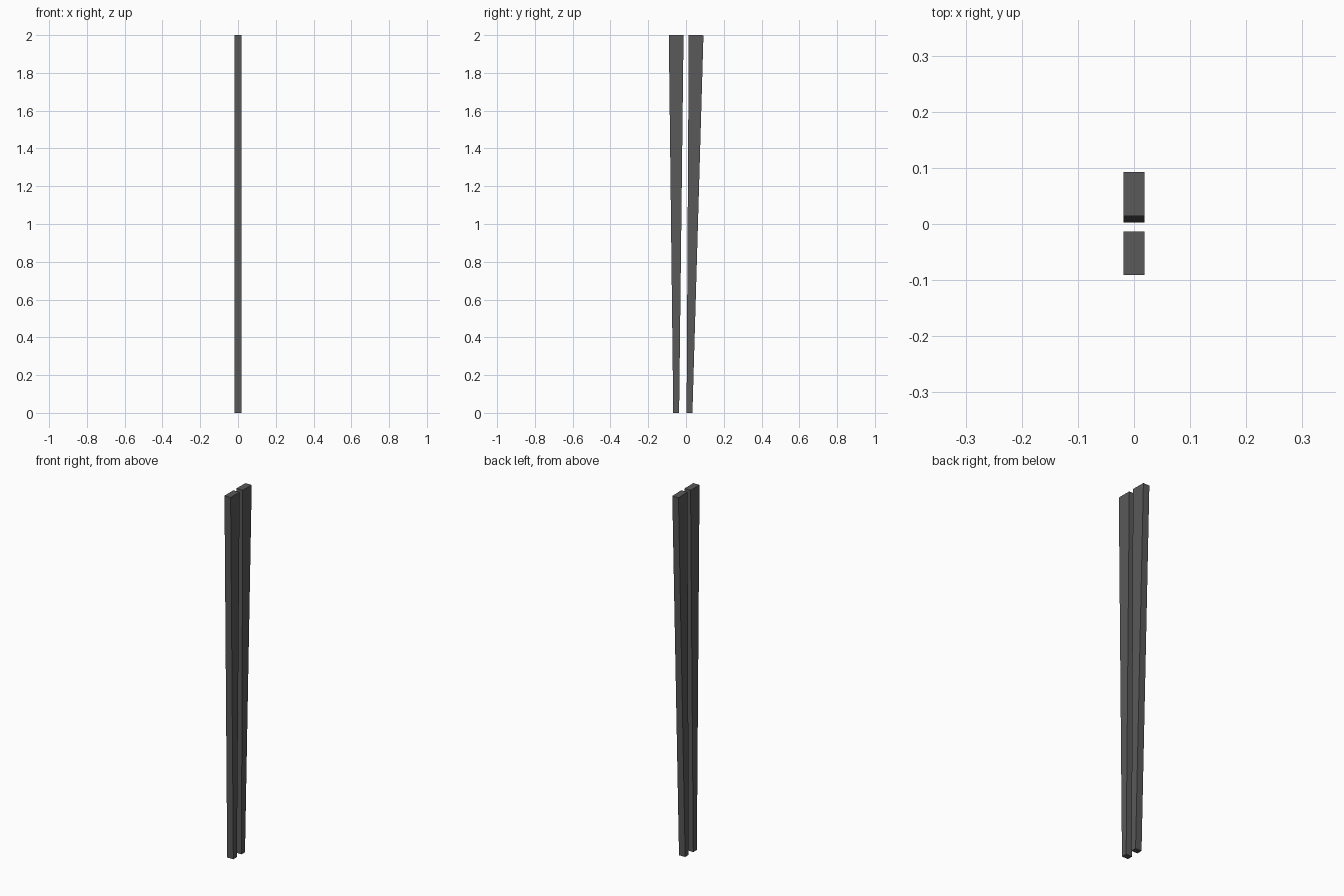
import bpy, bmesh, math

if "Cube" in bpy.data.objects:
    bpy.data.objects.remove(bpy.data.objects["Cube"])

LENGTH, DEPTH = 2.0, 0.0375      # stick length and constant thickness in x
TIP, BUTT = 0.031, 0.078         # width in y at bottom and top


def stick(name, y, tilt):
    """Tapered square stick, pivot at mid length."""
    bm = bmesh.new()
    bmesh.ops.create_cube(bm, size=1)
    for v in bm.verts:
        v.co.x *= DEPTH
        v.co.y *= BUTT if v.co.z > 0 else TIP
        v.co.z *= LENGTH
    mesh = bpy.data.meshes.new(name)
    bm.to_mesh(mesh)
    bm.free()
    ob = bpy.data.objects.new(name, mesh)
    ob.location = (0, y, LENGTH / 2)
    ob.rotation_euler.x = tilt
    bpy.context.collection.objects.link(ob)
    mat = bpy.data.materials.get("dark_lacquer") or bpy.data.materials.new("dark_lacquer")
    mat.diffuse_color = (0.1, 0.1, 0.1, 1)
    mat.use_nodes = True
    mat.node_tree.nodes["Principled BSDF"].inputs["Base Color"].default_value = mat.diffuse_color
    mesh.materials.append(mat)
    return ob


# Upright stick in front, second stick leaning slightly backwards at the top
stick("front_chopstick", -0.052, 0)
stick("back_chopstick", 0.036, -math.radians(1))
